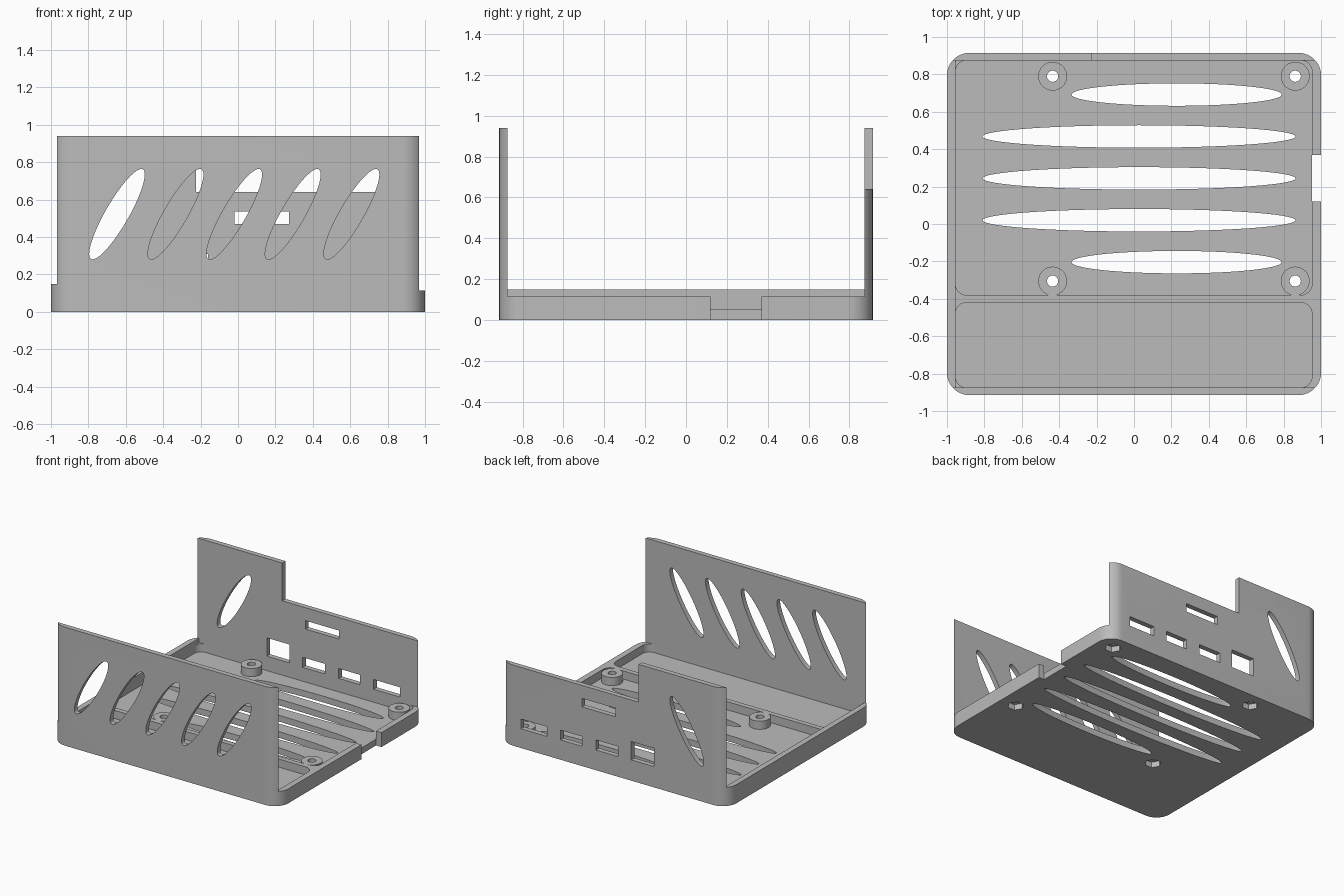
import bpy, bmesh, math
from mathutils import Matrix, Vector

if "Cube" in bpy.data.objects:
    bpy.data.objects.remove(bpy.data.objects["Cube"], do_unlink=True)

WALL_Y = 0.875      # inner face of the tall walls
HALF_Y = 0.915
RIM = 0.115         # height of right rim, divider and posts
FLOOR = 0.05


def prism(name, points, z0, z1, matrix=Matrix()):
    """Extrude a flat outline from z0 to z1, then transform it."""
    bm = bmesh.new()
    face = bm.faces.new([bm.verts.new((x, y, z0)) for x, y in points])
    top = bmesh.ops.extrude_face_region(bm, geom=[face])["geom"]
    bmesh.ops.translate(bm, vec=(0, 0, z1 - z0),
                        verts=[v for v in top if isinstance(v, bmesh.types.BMVert)])
    bm.transform(matrix)
    bmesh.ops.recalc_face_normals(bm, faces=bm.faces)
    mesh = bpy.data.meshes.new(name)
    bm.to_mesh(mesh)
    bm.free()
    obj = bpy.data.objects.new(name, mesh)
    bpy.context.collection.objects.link(obj)
    return obj


def ellipse(cx, cy, a, b, count=48, tilt=0):
    c, s = math.cos(tilt), math.sin(tilt)
    pts = []
    for i in range(count):
        t = math.tau * i / count
        u, v = a * math.cos(t), b * math.sin(t)
        pts.append((cx + u * c - v * s, cy + u * s + v * c))
    return pts


def rounded(x0, x1, y0, y1, r, steps=10):
    pts = []
    corners = [(x1 - r, y1 - r), (x0 + r, y1 - r), (x0 + r, y0 + r), (x1 - r, y0 + r)]
    for k, (cx, cy) in enumerate(corners):
        for i in range(steps + 1):
            t = math.pi / 2 * (k + i / steps)
            pts.append((cx + r * math.cos(t), cy + r * math.sin(t)))
    return pts


def rect(x0, x1, y0, y1):
    return [(x0, y0), (x1, y0), (x1, y1), (x0, y1)]


def combine(target, tool, operation="DIFFERENCE"):
    mod = target.modifiers.new("combine", "BOOLEAN")
    mod.operation, mod.solver, mod.object = operation, "EXACT", tool
    bpy.context.view_layer.objects.active = target
    bpy.ops.object.modifier_apply(modifier=mod.name)
    bpy.data.objects.remove(tool, do_unlink=True)


def cut(points, z0, z1, matrix=Matrix()):
    combine(case, prism("cutter", points, z0, z1, matrix))


# Outlines drawn in x/z stand upright, with depth along -y
UPRIGHT = Matrix.Rotation(math.pi / 2, 4, "X")

# Solid block with rounded corners, opened up to leave the walls and rims
case = prism("case_base", rounded(-1, 1, -HALF_Y, HALF_Y, 0.12), 0, 0.94)
cut(rect(-0.955, 2, -WALL_Y, WALL_Y), RIM, 2)
cut(rect(-2, -0.9, -WALL_Y, WALL_Y), 0.148, 2)
cut(rect(-0.225, 2, 0.7, 2), 0.64, 2)

# Two sunken floor areas with a divider between them
cut(rounded(-0.955, 0.952, -0.38, WALL_Y, 0.06), FLOOR, 0.3)
cut(rounded(-0.955, 0.952, -WALL_Y, -0.42, 0.06), FLOOR, 0.3)

# Right rim notch
cut(rect(0.952, 1.2, 0.12, 0.37), -0.1, 0.3)

# Floor vents
for i in range(5):
    cx, a = (0.228, 0.562) if i in (0, 4) else (0.027, 0.837)
    cut(ellipse(cx, 0.692 - 0.224 * i, a, 0.06, 64), -0.1, 0.08)

# Mounting posts with screw holes and nut recesses
for x in (-0.435, 0.862):
    for y in (-0.305, 0.79):
        combine(case, prism("post", ellipse(x, y, 0.077, 0.077, 40), 0.02, RIM), "UNION")
        cut(ellipse(x, y, 0.03, 0.03, 24), -0.1, 0.3)
        cut(ellipse(x, y, 0.06, 0.06, 6), -0.1, 0.045)

# Slanted vents: five in the front wall, the first repeated in the back wall
for i in range(5):
    vent = ellipse(-0.647 + 0.3135 * i, 0.522, 0.277, 0.062, 64, math.radians(60))
    cut(vent, 0.8, 1.1, UPRIGHT)
    if i == 0:
        cut(vent, -1.1, -0.8, UPRIGHT)

# Ports in the back wall
ports = [(-0.02, 0.272, 0.47, 0.537), (-0.36, -0.16, 0.165, 0.31),
         (-0.045, 0.15, 0.16, 0.24), (0.27, 0.46, 0.157, 0.235), (0.577, 0.807, 0.153, 0.23)]
for port in ports:
    cut(rect(*port), -1.1, -0.8, UPRIGHT)

# Plain grey material
grey = bpy.data.materials.new("grey_plastic")
grey.use_nodes = True
colour = (0.5, 0.5, 0.5, 1)
grey.diffuse_color = colour
grey.node_tree.nodes["Principled BSDF"].inputs["Base Color"].default_value = colour
case.data.materials.clear()
case.data.materials.append(grey)

# Smooth curves, crisp edges
bpy.ops.object.select_all(action="DESELECT")
case.select_set(True)
bpy.context.view_layer.objects.active = case
bpy.ops.object.shade_smooth_by_angle(angle=math.radians(30))
